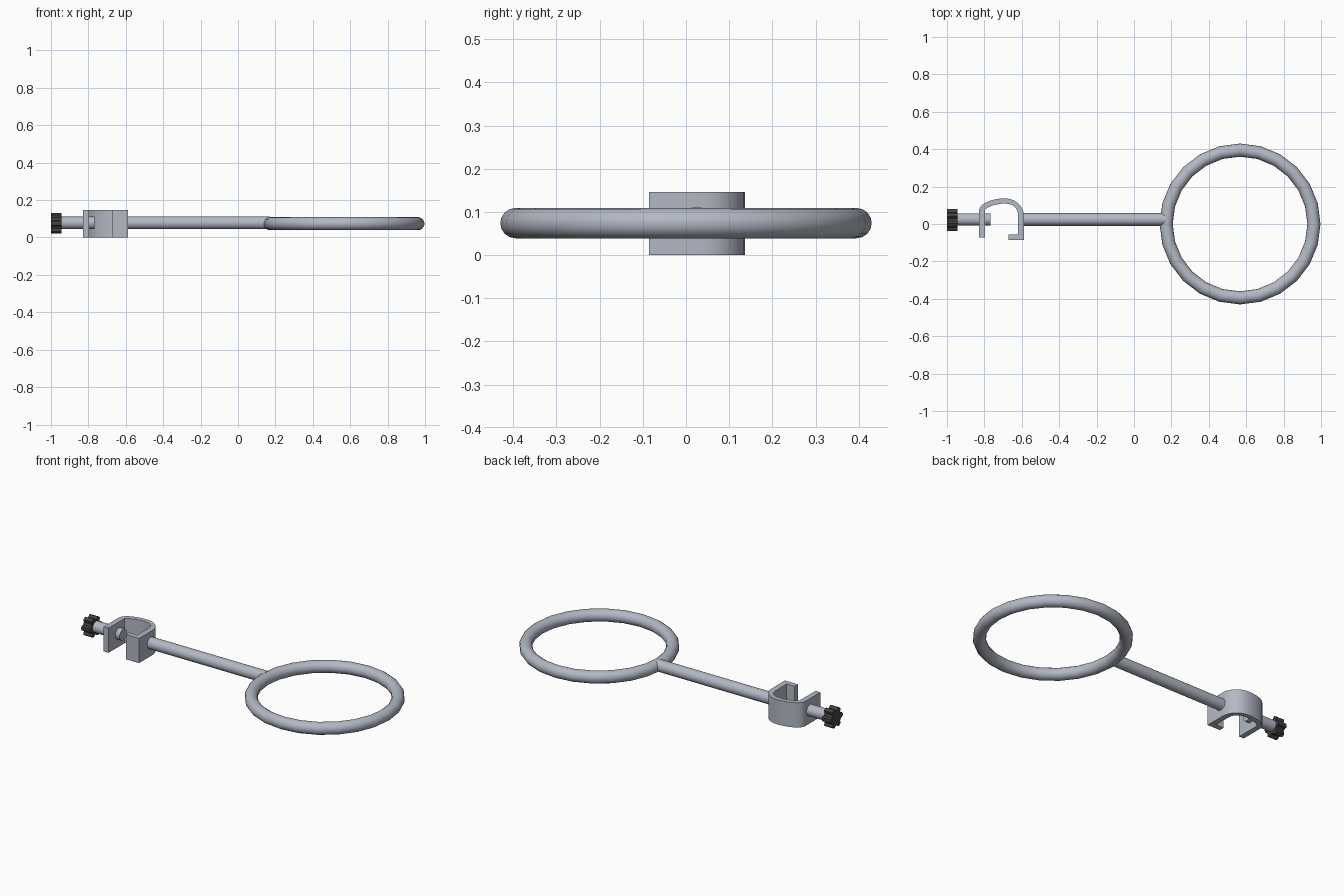
import bpy, bmesh, math
from mathutils import Vector
from mathutils.geometry import interpolate_bezier

if "Cube" in bpy.data.objects:
    bpy.data.objects.remove(bpy.data.objects["Cube"])


def material(name, color):
    m = bpy.data.materials.new(name)
    m.diffuse_color = (*color, 1)
    m.use_nodes = True
    m.node_tree.nodes["Principled BSDF"].inputs["Base Color"].default_value = m.diffuse_color
    return m


steel = material("brushed_steel", (0.45, 0.48, 0.55))
black = material("black_plastic", (0.055, 0.055, 0.055))


def finish(obj, name, mat, angle=35):
    obj.name = name
    obj.data.materials.clear()
    obj.data.materials.append(mat)
    bpy.ops.object.select_all(action='DESELECT')
    obj.select_set(True)
    bpy.context.view_layer.objects.active = obj
    bpy.ops.object.shade_smooth_by_angle(angle=math.radians(angle))
    return obj


def rod(name, x0, x1, y, z, r, sides=24):
    bpy.ops.mesh.primitive_cylinder_add(vertices=sides, radius=r, depth=x1 - x0,
                                        location=((x0 + x1) / 2, y, z),
                                        rotation=(0, math.pi / 2, 0))
    return finish(bpy.context.object, name, steel)


def prism(name, points, offset, mat, angle=35):
    """Closed outline extruded along an offset vector."""
    bm = bmesh.new()
    face = bm.faces.new([bm.verts.new(p) for p in points])
    new = bmesh.ops.extrude_face_region(bm, geom=[face])["geom"]
    bmesh.ops.translate(bm, vec=offset,
                        verts=[v for v in new if isinstance(v, bmesh.types.BMVert)])
    if not face.is_valid or len([f for f in bm.faces if len(f.verts) == len(points)]) < 2:
        bm.faces.new([v for v in bm.verts][:len(points)])
    bmesh.ops.recalc_face_normals(bm, faces=bm.faces)
    me = bpy.data.meshes.new(name)
    bm.to_mesh(me)
    bm.free()
    obj = bpy.data.objects.new(name, me)
    bpy.context.collection.objects.link(obj)
    return finish(obj, name, mat, angle)


def bezier(a, b, c, d, n=8):
    pts = interpolate_bezier(*[Vector((*p, 0)) for p in (a, b, c, d)], n)
    return [(p.x, p.y) for p in pts]


# Support ring
bpy.ops.mesh.primitive_torus_add(major_segments=24, minor_segments=16,
                                 major_radius=0.395, minor_radius=0.035,
                                 location=(0.567, 0, 0.074))
finish(bpy.context.object, "support_ring", steel)

# Arm and clamp screw share one axis
rod("arm", -0.60, 0.17, 0.024, 0.078, 0.034)
rod("clamp_screw", -0.955, -0.768, 0.024, 0.078, 0.033)

# Hook-shaped clamp: outer arch, hooked foot, inner arch
outline = [(-0.828, -0.072), (-0.828, 0.06)]
outline += bezier((-0.828, 0.075), (-0.82, 0.115), (-0.75, 0.137), (-0.69, 0.137))
outline += bezier((-0.69, 0.137), (-0.63, 0.137), (-0.587, 0.09), (-0.587, 0.04))[1:]
outline += [(-0.587, -0.086), (-0.672, -0.086), (-0.672, -0.055), (-0.62, -0.055)]
outline += bezier((-0.62, 0.045), (-0.62, 0.085), (-0.645, 0.109), (-0.69, 0.109))
outline += bezier((-0.69, 0.109), (-0.73, 0.109), (-0.77, 0.098), (-0.796, 0.078))[1:]
outline += [(-0.796, -0.072)]
prism("clamp_body", [(x, y, 0) for x, y in outline], (0, 0, 0.146), steel)

# Six-lobed knob on the screw end
lobes = []
for i in range(6):
    for deg, r in ((-21, 0.043), (-11, 0.058), (0, 0.059), (11, 0.058), (21, 0.043)):
        a = math.radians(60 * i + deg)
        lobes.append((-1.0, 0.022 + r * math.cos(a), 0.076 + r * math.sin(a)))
prism("knob", lobes, (0.055, 0, 0), black, 30)
